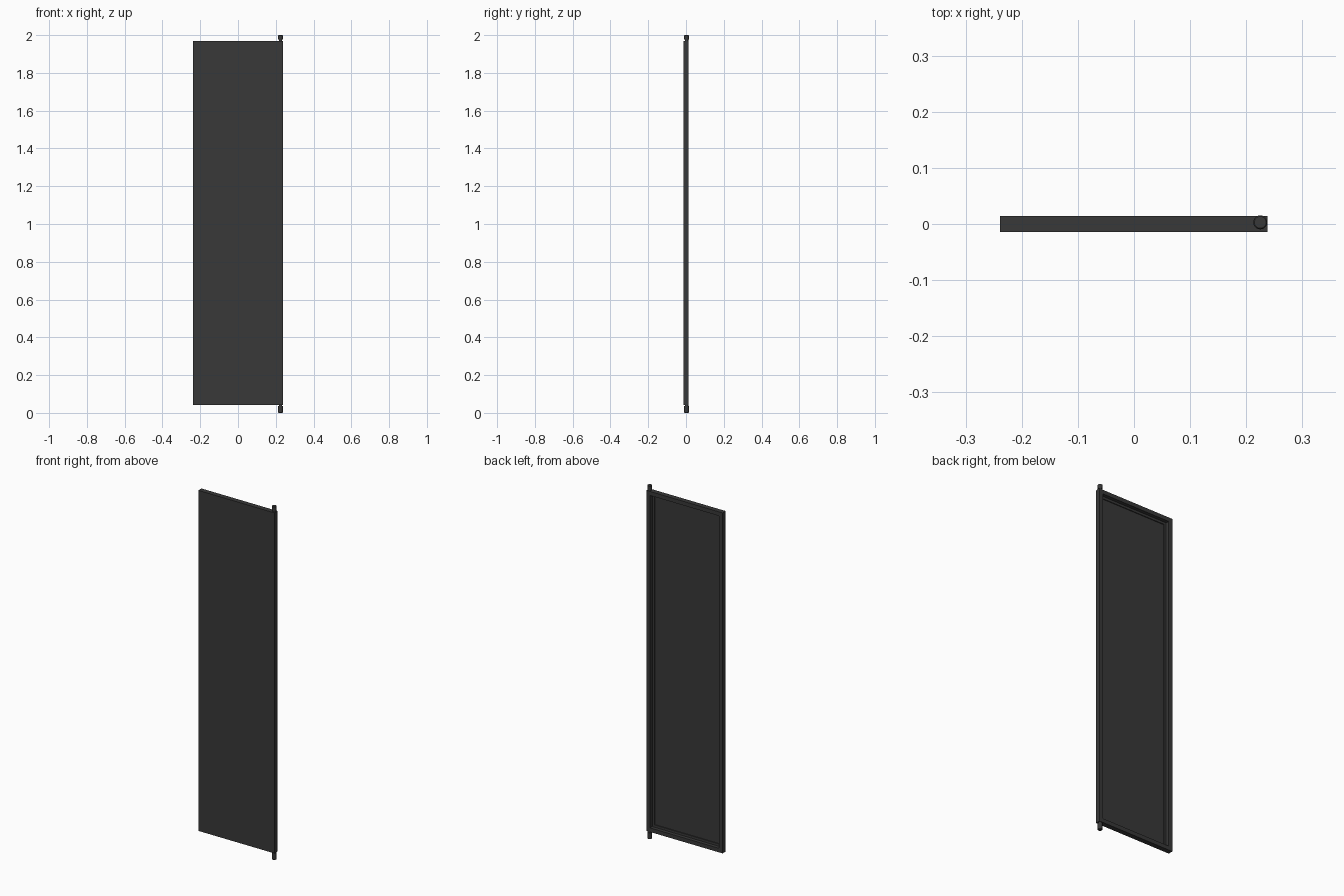
import bpy, bmesh

if "Cube" in bpy.data.objects:
    bpy.data.objects.remove(bpy.data.objects["Cube"])

X0, X1, Z0, Z1 = -0.239, 0.238, 0.042, 1.97
YF, YB = -0.014, 0.014

mat = bpy.data.materials.new("dark_grey")
mat.diffuse_color = (0.04, 0.04, 0.04, 1)
mat.use_nodes = True
mat.node_tree.nodes["Principled BSDF"].inputs["Base Color"].default_value = mat.diffuse_color


def finish(name, bm):
    bmesh.ops.recalc_face_normals(bm, faces=bm.faces)
    mesh = bpy.data.meshes.new(name)
    bm.to_mesh(mesh)
    bm.free()
    mesh.materials.append(mat)
    obj = bpy.data.objects.new(name, mesh)
    bpy.context.collection.objects.link(obj)
    return obj


def lathe_frame(name, profile, capped):
    """Sweep (inset, y) profile points around the door rectangle."""
    bm = bmesh.new()
    rings = []
    for i, y in profile:
        rings.append([bm.verts.new(p) for p in (
            (X0 + i, y, Z0 + i), (X1 - i, y, Z0 + i),
            (X1 - i, y, Z1 - i), (X0 + i, y, Z1 - i))])
    pairs = list(zip(rings, rings[1:]))
    if capped:
        bm.faces.new(rings[0])
        bm.faces.new(rings[-1])
    else:
        pairs.append((rings[-1], rings[0]))
    for a, b in pairs:
        for k in range(4):
            n = (k + 1) % 4
            bm.faces.new((a[k], a[n], b[n], b[k]))
    return finish(name, bm)


# Door skin with folded edges and a recessed back
lathe_frame("door_panel", [(0, YF), (0, YB), (0.023, YB), (0.023, -0.011)], True)

# Low seal strip running around the inside of the recess
lathe_frame("seal_strip", [(0.023, -0.0112), (0.023, -0.006),
                           (0.036, -0.006), (0.036, -0.0112)], False)


# Hinge pins: a slim neck at the door and a chamfered end
def hinge_pin(name, z_door, z_end):
    s = 1 if z_end > z_door else -1
    profile = [(0.009, z_door - s * 0.004), (0.009, z_door + s * 0.006),
               (0.0125, z_door + s * 0.006), (0.0125, z_end - s * 0.002),
               (0.0105, z_end)]
    bm = bmesh.new()
    rings = []
    for r, z in profile:
        ring = bmesh.ops.create_circle(bm, segments=24, radius=r)["verts"]
        for v in ring:
            v.co.x += 0.225
            v.co.y += 0.003
            v.co.z = z
        rings.append(ring)
    for a, b in zip(rings, rings[1:]):
        for k in range(24):
            n = (k + 1) % 24
            bm.faces.new((a[k], a[n], b[n], b[k]))
    bm.faces.new(rings[0])
    bm.faces.new(rings[-1])
    obj = finish(name, bm)
    bpy.ops.object.select_all(action='DESELECT')
    obj.select_set(True)
    bpy.context.view_layer.objects.active = obj
    bpy.ops.object.shade_smooth_by_angle()


hinge_pin("upper_hinge_pin", Z1, 2.0)
hinge_pin("lower_hinge_pin", Z0, 0.0)
